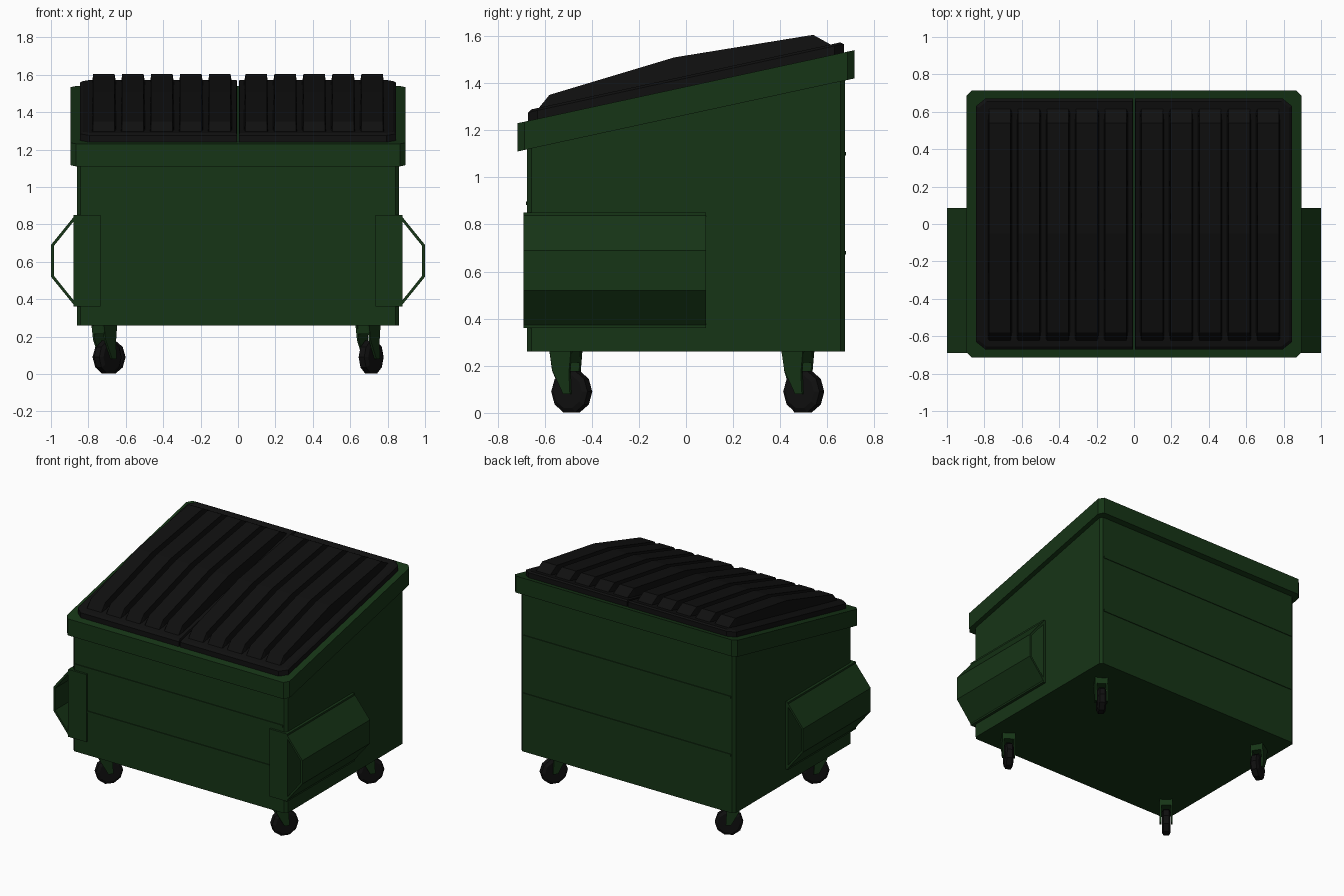
import bpy, bmesh
from math import sin, cos, pi, radians
from mathutils import Matrix

if "Cube" in bpy.data.objects:
    bpy.data.objects.remove(bpy.data.objects["Cube"])


def material(name, rgb):
    m = bpy.data.materials.new(name)
    m.diffuse_color = (*rgb, 1)
    m.use_nodes = True
    m.node_tree.nodes["Principled BSDF"].inputs["Base Color"].default_value = m.diffuse_color
    return m


GREEN = material("green_paint", (0.008, 0.035, 0.008))
BLACK = material("black_plastic", (0.005, 0.005, 0.005))


def plane(y):
    """Height of the sloping top of the rim."""
    return 1.385 + 0.2168 * y


def add_loft(bm, rings):
    """Skin a row of closed rings and cap both ends."""
    loops = [[bm.verts.new(p) for p in r] for r in rings]
    for a, b in zip(loops, loops[1:]):
        for i in range(len(a)):
            j = (i + 1) % len(a)
            bm.faces.new((a[i], a[j], b[j], b[i]))
    bm.faces.new(loops[0])
    bm.faces.new(loops[-1])


def make(name, lofts, mat, mirror=False, matrix=None):
    bm = bmesh.new()
    for rings in lofts:
        add_loft(bm, rings)
    bmesh.ops.recalc_face_normals(bm, faces=bm.faces)
    me = bpy.data.meshes.new(name)
    bm.to_mesh(me)
    bm.free()
    me.materials.append(mat)
    ob = bpy.data.objects.new(name, me)
    bpy.context.collection.objects.link(ob)
    if matrix:
        ob.matrix_world = matrix
    if mirror:
        ob.modifiers.new("mirror", 'MIRROR')
    return ob


def box(x0, x1, y0, y1, z0, z1):
    return [[(x0, y0, z), (x1, y0, z), (x1, y1, z), (x0, y1, z)] for z in (z0, z1)]


def chamfered(x, y, c):
    return [(-x + c, -y), (x - c, -y), (x, -y + c), (x, y - c),
            (x - c, y), (-x + c, y), (-x, y - c), (-x, -y + c)]


def upright(outline, low, high):
    """Prism whose bottom and top heights depend on y."""
    return [[(x, y, f(y)) for x, y in outline] for f in (low, high)]


# Sloped body and overhanging rim
make("body", [upright(chamfered(0.86, 0.675, 0.018), lambda y: 0.26,
                      lambda y: plane(y) - 0.06)], GREEN)
make("rim", [upright(chamfered(0.895, 0.715, 0.03), lambda y: plane(y) - 0.12, plane)], GREEN)

# Thin pressed seams on front and back
seams = [box(-0.835, 0.835, -0.68, -0.66, z - 0.007, z + 0.007) for z in (0.575, 0.89)]
seams += [box(-0.835, 0.835, 0.66, 0.68, z - 0.007, z + 0.007) for z in (0.68, 1.10)]
make("panel_seams", seams, GREEN)

# Two lid halves with chamfered outer corners
half = [(0.005, -0.67), (0.795, -0.67), (0.845, -0.63),
        (0.845, 0.63), (0.795, 0.67), (0.005, 0.67)]
inset = [(0.008, -0.655), (0.788, -0.655), (0.83, -0.622),
         (0.83, 0.622), (0.788, 0.655), (0.008, 0.655)]
make("lid", [[[(x, y, plane(y) + h) for x, y in o]
              for o, h in ((half, 0), (half, 0.036), (inset, 0.046))]], BLACK, mirror=True)

# Arched lid ribs
stations = [(-0.625, 0.0), (-0.58, 0.046), (-0.05, 0.09), (0.54, 0.058), (0.615, 0.0)]
ribs = []
for i in range(5):
    cx = 0.097 + 0.155 * i
    ribs.append([[(cx - 0.066, y, plane(y) + 0.03), (cx + 0.066, y, plane(y) + 0.03),
                  (cx + 0.057, y, plane(y) + 0.045 + h), (cx - 0.057, y, plane(y) + 0.045 + h)]
                 for y, h in stations])
make("lid_ribs", ribs, BLACK, mirror=True)

# Hollow lifting sleeves with their mounting plates
sleeve = [(0.87, 0.85), (1.0, 0.69), (1.0, 0.52), (0.87, 0.36),
          (0.87, 0.383), (0.985, 0.526), (0.985, 0.684), (0.87, 0.827)]
make("lifting_sleeve", [[[(x, y, z) for x, z in sleeve] for y in (-0.69, 0.085)]],
     GREEN, mirror=True)
make("sleeve_plate", [box(0.85, 0.88, -0.69, 0.085, 0.36, 0.85),
                      box(0.735, 0.88, -0.69, -0.66, 0.36, 0.85)], GREEN, mirror=True)

# Swivel casters, each turned a little differently
fork = [(-0.055, 0.265), (0.055, 0.265), (0.045, 0.17), (0.05, 0.08), (0.015, 0.08), (-0.04, 0.18)]
tread = [(-0.03, 0.072), (-0.018, 0.093), (0.018, 0.093), (0.03, 0.072)]
SIDES = 10
for name, x, y, yaw in (("front_right", 0.695, -0.51, 56), ("back_right", 0.695, 0.475, 56),
                        ("front_left", -0.715, -0.51, 50), ("back_left", -0.715, 0.475, 32)):
    place = Matrix.Translation((x, y, 0)) @ Matrix.Rotation(radians(yaw), 4, 'Z')
    wheel = [[(0.03 + r * cos(2 * pi * (k + 0.5) / SIDES + pi / 2), t,
               0.09 + r * sin(2 * pi * (k + 0.5) / SIDES + pi / 2))
              for k in range(SIDES)] for t, r in tread]
    make(name + "_wheel", [wheel], BLACK, matrix=place)
    plates = [[[(u, s * t, z) for u, z in fork] for t in (0.032, 0.044)] for s in (-1, 1)]
    make(name + "_fork", plates + [box(-0.05, 0.05, -0.04, 0.04, 0.215, 0.265)],
         GREEN, matrix=place)
